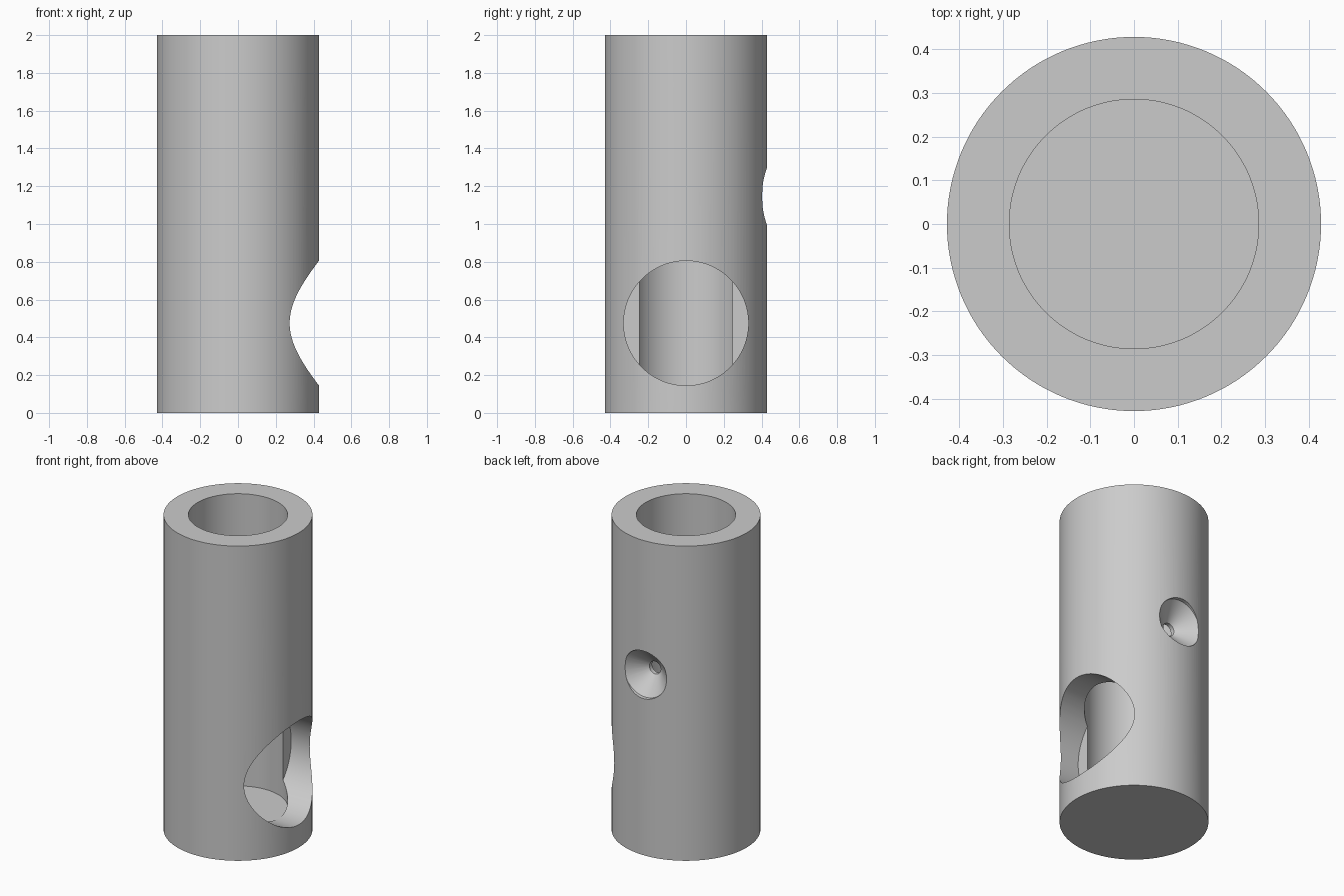
import bpy, bmesh, math
from mathutils import Matrix

cube = bpy.data.objects.get("Cube")
if cube:
    bpy.data.objects.remove(cube, do_unlink=True)

OUTER, BORE, HEIGHT, FLOOR = 0.4286, 0.2857, 2.0, 0.143

grey = bpy.data.materials.new("plain grey")
grey.use_nodes = True
colour = (0.6, 0.6, 0.6, 1)
grey.diffuse_color = colour
grey.node_tree.nodes["Principled BSDF"].inputs["Base Color"].default_value = colour


def lathe(name, profile, matrix=Matrix(), sides=128):
    """Closed solid turned about local z from (radius, height) points."""
    bm = bmesh.new()
    rings = []
    for r, h in profile:
        rings.append([bm.verts.new((r * math.cos(math.tau * i / sides),
                                    r * math.sin(math.tau * i / sides), h))
                      for i in range(sides)])
    for low, high in zip(rings, rings[1:]):
        for i in range(sides):
            j = (i + 1) % sides
            bm.faces.new((low[i], low[j], high[j], high[i]))
    bm.faces.new(rings[0][::-1])
    bm.faces.new(rings[-1])
    bmesh.ops.transform(bm, matrix=matrix, verts=bm.verts)
    mesh = bpy.data.meshes.new(name)
    bm.to_mesh(mesh)
    bm.free()
    mesh.materials.append(grey)
    obj = bpy.data.objects.new(name, mesh)
    bpy.context.collection.objects.link(obj)
    return obj


# Outer body
body = lathe("tube_body", [(OUTER, 0), (OUTER, HEIGHT)])

# Blind bore, flat-bottomed side port on +x, countersunk screw hole on +y
along_x = Matrix.Translation((0, 0, 0.475)) @ Matrix.Rotation(math.pi / 2, 4, 'Y')
along_y = Matrix.Translation((0, 0, 1.146)) @ Matrix.Rotation(-math.pi / 2, 4, 'X')
cutters = [
    lathe("bore_cutter", [(BORE, FLOOR), (BORE, HEIGHT + 0.1)]),
    lathe("side_port_cutter", [(0.33, 0.143), (0.33, 0.6)], along_x),
    lathe("screw_hole_cutter",
          [(0.04, 0.2), (0.04, 0.31), (0.15, 0.407), (0.156, 0.5)], along_y, 64),
]
for cutter in cutters:
    cutter.hide_render = True
    mod = body.modifiers.new(cutter.name, 'BOOLEAN')
    mod.operation, mod.solver, mod.object = 'DIFFERENCE', 'EXACT', cutter

# Bake the cuts and discard the cutters
depsgraph = bpy.context.evaluated_depsgraph_get()
cut_mesh = bpy.data.meshes.new_from_object(body.evaluated_get(depsgraph))
body.modifiers.clear()
body.data = cut_mesh
for cutter in cutters:
    bpy.data.objects.remove(cutter, do_unlink=True)

bpy.ops.object.select_all(action='DESELECT')
body.select_set(True)
bpy.context.view_layer.objects.active = body
bpy.ops.object.shade_smooth_by_angle(angle=math.radians(30))
